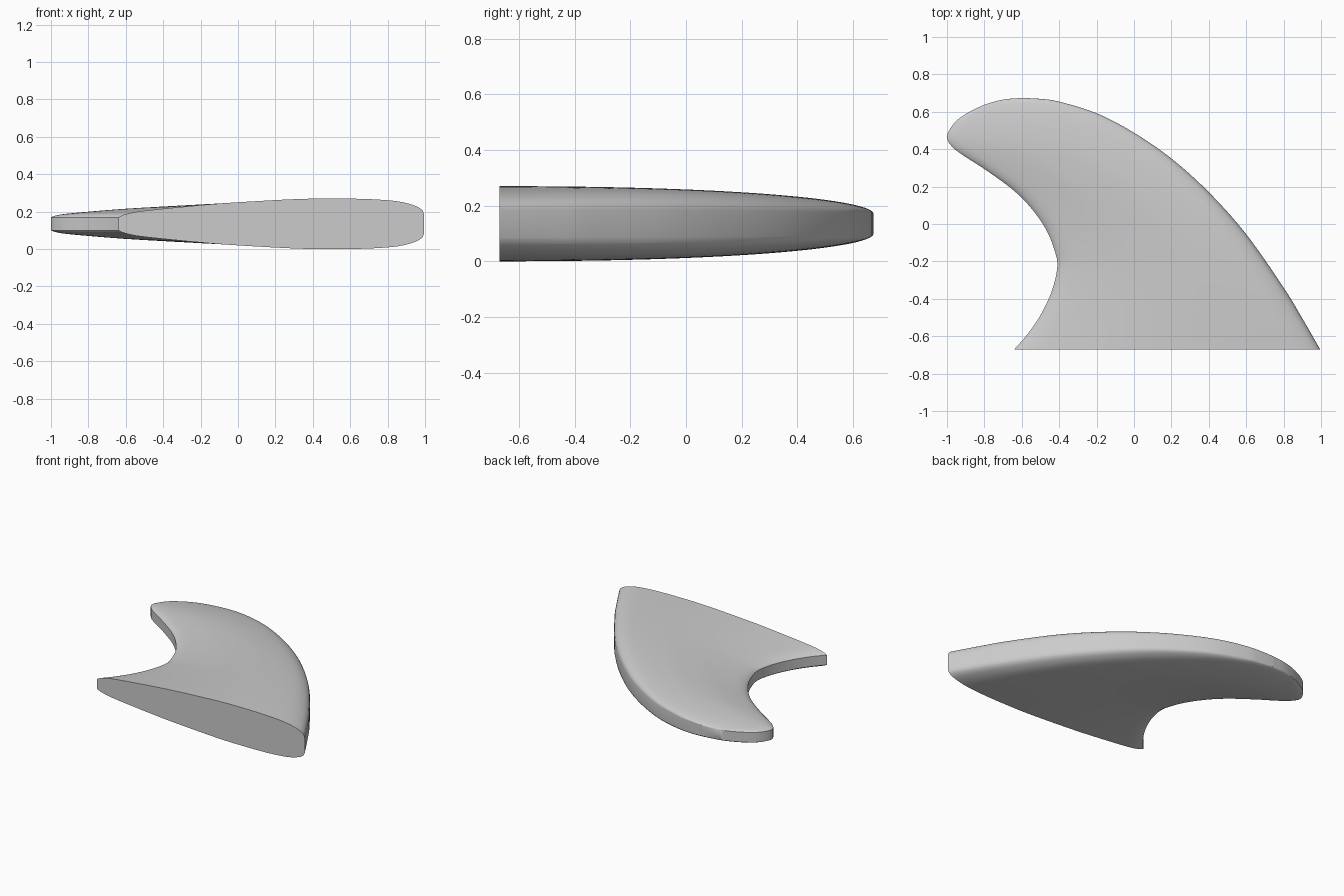
import bpy, bmesh, math
from mathutils import Vector

cube = bpy.data.objects.get("Cube")
if cube:
    bpy.data.objects.remove(cube, do_unlink=True)

ROWS, COLS = 72, 48
Y0, Y1, MID, EDGE = -0.67, 0.674, 0.135, 0.035

# Outline edges as (x, y), root to tip
TRAILING = [(-.64, -.67), (-.57, -.59), (-.5, -.487), (-.44, -.36), (-.41, -.23),
            (-.425, -.14), (-.47, -.03), (-.55, .085), (-.65, .185), (-.8, .294),
            (-.9, .358), (-.97, .41), (-1, .465), (-.965, .535), (-.9, .588),
            (-.8, .637), (-.7, .665), (-.6, .674)]
LEADING = [(.995, -.67), (.9, -.505), (.8, -.34), (.6, -.055), (.4, .17), (.2, .35),
           (0, .488), (-.2, .592), (-.4, .654), (-.5, .669), (-.6, .674)]
# Foil thickness as (fraction, position along the chord)
FOIL = [(0, 0), (.17, .025), (.35, .086), (.65, .27), (.8, .39), (.97, .58),
        (1, .7), (.97, .82), (.85, .914), (.62, .97), (.38, .994), (.15, 1)]


def smooth(points, steps=24):
    """Sample a Catmull-Rom curve through the points."""
    p = [Vector(q) for q in points]
    p = [2 * p[0] - p[1]] + p + [2 * p[-1] - p[-2]]
    out = []
    for a, b, c, d in zip(p, p[1:], p[2:], p[3:]):
        for i in range(steps):
            t = i / steps
            out.append(0.5 * (2 * b + (c - a) * t + (2 * a - 5 * b + 4 * c - d) * t**2
                              + (3 * b - a - 3 * c + d) * t**3))
    return out + [p[-2]]


def lookup(curve, s):
    """First coordinate of the curve where its second equals s."""
    for a, b in zip(curve, curve[1:]):
        if s <= b.y:
            return a.x + (b.x - a.x) * max(0, s - a.y) / max(b.y - a.y, 1e-9)
    return curve[-1].x


trailing, leading, foil = smooth(TRAILING), smooth(LEADING), smooth(FOIL)
chord = [(1 - math.cos(math.pi * i / COLS)) / 2 for i in range(COLS + 1)]
shape = [max(0, lookup(foil, u)) for u in chord]

# Loft foil sections from the root to the rounded tip
bm = bmesh.new()
sections = []
for j in range(ROWS + 1):
    s = math.sin(math.pi / 2 * j / ROWS)
    y = Y0 + (Y1 - Y0) * s
    x0, x1 = lookup(trailing, y), lookup(leading, y)
    swell = (MID - EDGE) * math.sqrt(max(0, 1 - s**2.15))
    pts = [(x0 + (x1 - x0) * u, EDGE + swell * f) for u, f in zip(chord, shape)]
    ring = [(x, MID + h) for x, h in pts] + [(x, MID - h) for x, h in reversed(pts)]
    sections.append([bm.verts.new((x, y, z)) for x, z in ring])
for a, b in zip(sections, sections[1:]):
    n = len(a)
    for i in range(n):
        k = (i + 1) % n
        bm.faces.new((a[i], a[k], b[k], b[i]))
bm.faces.new(sections[0])
bmesh.ops.remove_doubles(bm, verts=bm.verts, dist=1e-5)
bmesh.ops.recalc_face_normals(bm, faces=bm.faces)

mesh = bpy.data.meshes.new("fin")
bm.to_mesh(mesh)
bm.free()
fin = bpy.data.objects.new("fin", mesh)
bpy.context.collection.objects.link(fin)

# Plain grey finish
grey = bpy.data.materials.new("light_grey")
grey.use_nodes = True
color = (0.6, 0.6, 0.6, 1)
grey.diffuse_color = color
grey.node_tree.nodes["Principled BSDF"].inputs["Base Color"].default_value = color
mesh.materials.append(grey)

bpy.ops.object.select_all(action='DESELECT')
fin.select_set(True)
bpy.context.view_layer.objects.active = fin
bpy.ops.object.shade_smooth_by_angle(angle=math.radians(35))
